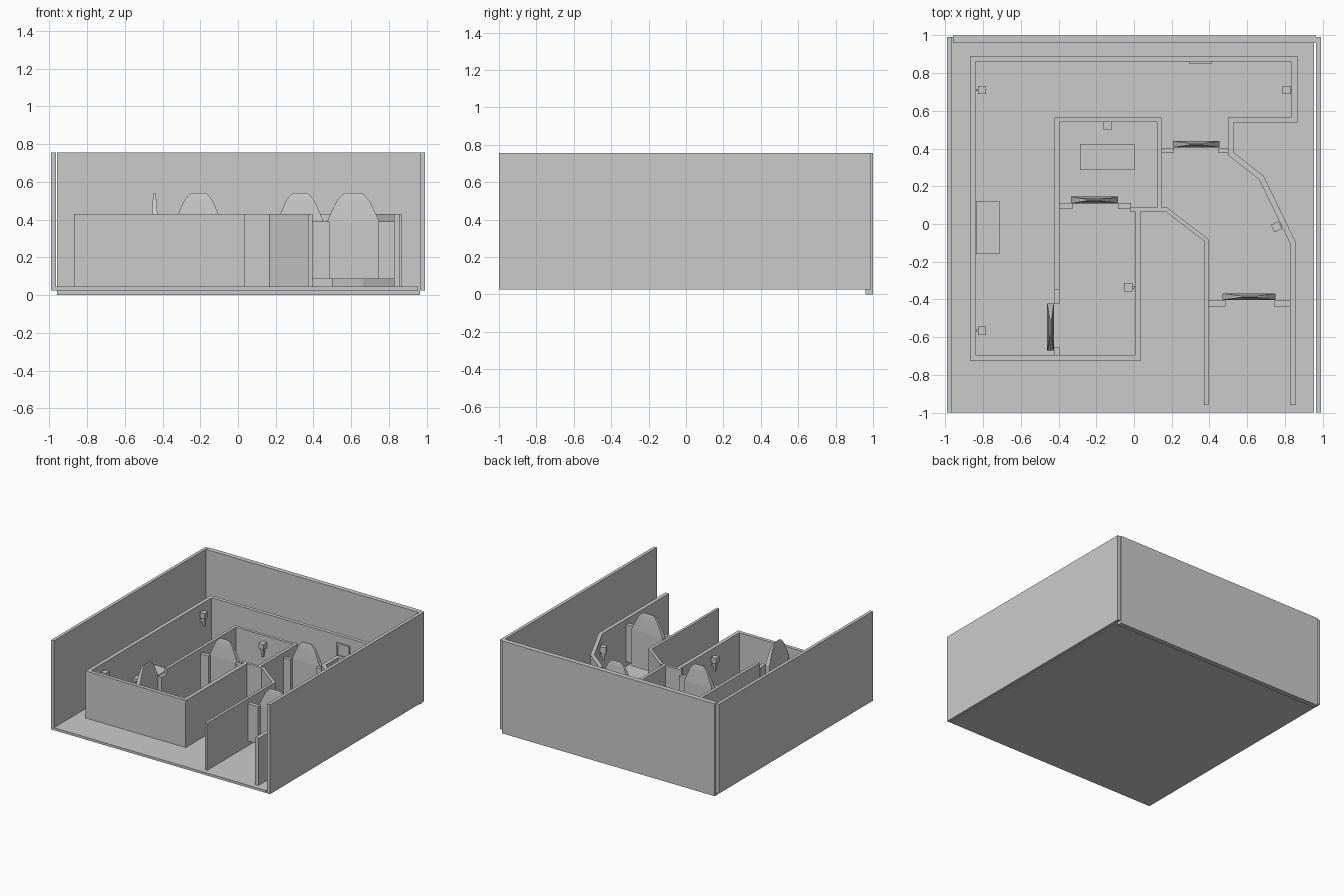
import bpy, bmesh, math
from mathutils import Vector, Matrix

if "Cube" in bpy.data.objects:
    bpy.data.objects.remove(bpy.data.objects["Cube"])


def finish(name, bm):
    bmesh.ops.recalc_face_normals(bm, faces=bm.faces)
    me = bpy.data.meshes.new(name)
    bm.to_mesh(me)
    bm.free()
    ob = bpy.data.objects.new(name, me)
    bpy.context.collection.objects.link(ob)
    return ob


def add_box(bm, x0, x1, y0, y1, z0, z1):
    m = Matrix.Translation(((x0 + x1) / 2, (y0 + y1) / 2, (z0 + z1) / 2))
    bmesh.ops.create_cube(bm, size=1, matrix=m @ Matrix.Diagonal((x1 - x0, y1 - y0, z1 - z0, 1)))


def box(name, *dims):
    bm = bmesh.new()
    add_box(bm, *dims)
    return finish(name, bm)


def loft(bm, rings):
    # skin a stack of equal-sized rings and cap the ends
    vs = [[bm.verts.new(p) for p in r] for r in rings]
    n = len(vs[0])
    for a, b in zip(vs, vs[1:]):
        for i in range(n):
            bm.faces.new((a[i], a[(i + 1) % n], b[(i + 1) % n], b[i]))
    bm.faces.new(vs[0])
    bm.faces.new(vs[-1])


def wall(name, pts, t=0.028, z0=0.045, z1=0.43):
    # mitred wall of thickness t along a plan polyline
    pts = [Vector(p) for p in pts]
    dirs = [(b - a).normalized() for a, b in zip(pts, pts[1:])]
    rings = []
    for i, p in enumerate(pts):
        d0, d1 = dirs[max(i - 1, 0)], dirs[min(i, len(dirs) - 1)]
        n0, n1 = Vector((-d0.y, d0.x)), Vector((-d1.y, d1.x))
        m = (n0 + n1).normalized()
        off = m * (t / 2 / m.dot(n0))
        l, r = p + off, p - off
        rings.append([(l.x, l.y, z0), (r.x, r.y, z0), (r.x, r.y, z1), (l.x, l.y, z1)])
    bm = bmesh.new()
    loft(bm, rings)
    return finish(name, bm)


# Outer shell
box("floor", -0.985, 0.955, -1, 0.99, 0.025, 0.045)
box("back_wall", -0.96, 0.965, 0.96, 1, 0, 0.755)
box("left_wall", -0.99, -0.964, -1, 0.99, 0.025, 0.755)
box("right_wall", 0.964, 0.99, -1, 0.99, 0.025, 0.755)

# Inner maze walls
wall("perimeter_wall", [(0.02, 0.07), (0.02, -0.71), (-0.855, -0.71), (-0.855, 0.875),
                        (0.85, 0.875), (0.85, 0.552), (0.513, 0.552), (0.513, 0.372),
                        (0.675, 0.245), (0.842, -0.1), (0.842, -0.96)], t=0.03)
wall("corridor_wall", [(-0.02, 0.077), (0.17, 0.077), (0.383, -0.085), (0.383, -0.96)], t=0.022)
wall("inner_room_wall", [(-0.408, -0.35), (-0.408, 0.553), (0.135, 0.553), (0.135, 0.088)], t=0.024)


def door(name, x, y, half, turn=0):
    # slab with faceted arched top that thins to an edge
    bm = bmesh.new()
    prof = [(0.085, 1, .018), (0.385, 1, .018), (0.43, .86, .015),
            (0.50, .61, .010), (0.53, .42, .006), (0.54, .30, .003)]
    loft(bm, [[(-half * w, -d, z), (half * w, -d, z), (half * w, d, z), (-half * w, d, z)]
              for z, w, d in prof])
    ob = finish(name, bm)
    ob.location = (x, y, 0)
    ob.rotation_euler.z = turn


# Doors
door("entrance_door", 0.61, -0.385, 0.14)
door("hall_door", 0.33, 0.423, 0.124)
door("room_door", -0.21, 0.127, 0.124)
door("cell_door", -0.442, -0.545, 0.124, math.pi / 2)

# Door posts
for i, (x0, x1, y0, y1) in enumerate([
        (0.395, 0.485, -0.437, -0.405), (0.745, 0.832, -0.437, -0.405),
        (0.135, 0.212, 0.375, 0.403), (0.448, 0.5, 0.375, 0.403),
        (-0.395, -0.325, 0.08, 0.112), (-0.085, -0.015, 0.08, 0.112),
        (-0.425, -0.395, -0.425, -0.35), (-0.425, -0.395, -0.697, -0.655)]):
    box("door_post_%d" % i, x0, x1, y0, y1, 0.085, 0.39)


def torch(i, x, y, turn):
    # tapered torch with a bracket pointing along local -x to the wall
    bm = bmesh.new()
    loft(bm, [[(-r, -r, z), (r, -r, z), (r, r, z), (-r, r, z)]
              for z, r in [(0.265, .007), (0.33, .013), (0.335, .022), (0.38, .022)]])
    add_box(bm, -0.032, 0.0, -0.006, 0.006, 0.30, 0.315)
    ob = finish("torch_%d" % i, bm)
    ob.location = (x, y, 0)
    ob.rotation_euler.z = turn


for i, (x, y, a) in enumerate([(-0.805, 0.71, 0), (-0.805, -0.565, 0), (0.81, 0.71, 180),
                               (-0.03, -0.335, 180), (-0.14, 0.52, -90), (0.755, -0.015, 205)]):
    torch(i, x, y, math.radians(a))


def table(name, x0, x1, y0, y1, top=0.165, leg=0.018):
    bm = bmesh.new()
    add_box(bm, x0, x1, y0, y1, top - 0.02, top)
    for x in (x0 + .003, x1 - leg - .003):
        for y in (y0 + .003, y1 - leg - .003):
            add_box(bm, x, x + leg, y, y + leg, 0.045, top - 0.02)
    finish(name, bm)


# Tables
table("room_table", -0.285, 0.002, 0.285, 0.425)
table("side_table", -0.837, -0.712, -0.16, 0.122)

# Picture frame on the rear inner wall
bm = bmesh.new()
add_box(bm, 0.295, 0.41, 0.855, 0.86, 0.26, 0.37)
for d in [(0.295, 0.307, 0.26, 0.37), (0.398, 0.41, 0.26, 0.37),
          (0.307, 0.398, 0.26, 0.272), (0.307, 0.398, 0.358, 0.37)]:
    add_box(bm, d[0], d[1], 0.847, 0.855, d[2], d[3])
finish("picture_frame", bm)
